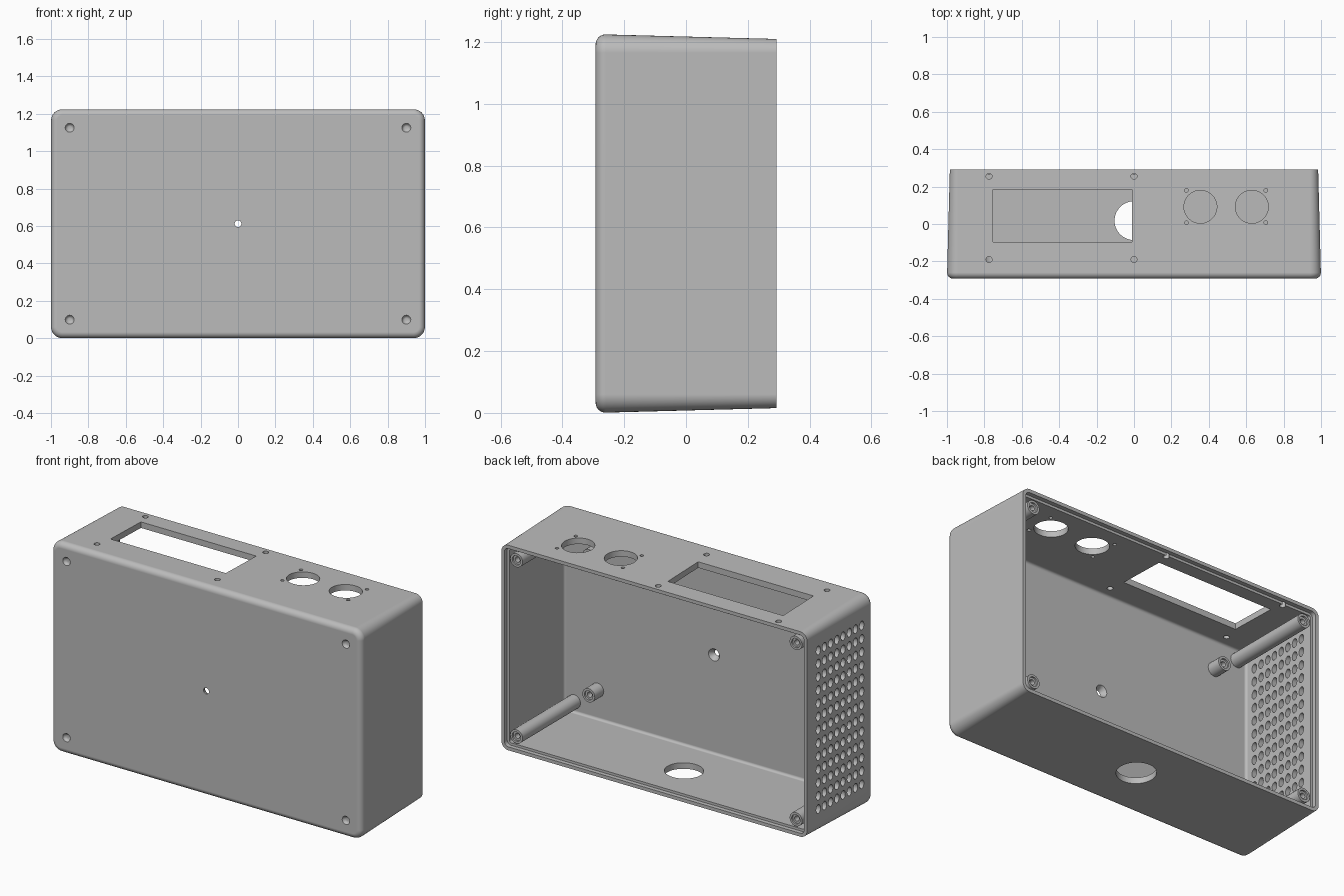
import bpy, bmesh
from math import sin, cos, pi
from mathutils import Vector

cube = bpy.data.objects.get("Cube")
if cube:
    bpy.data.objects.remove(cube)

HALF_X, HALF_Z, HALF_Y = 1.0, 0.6125, 0.2925
MID_Z = HALF_Z
WALL, TAPER, FILLET = 0.035, 0.0155, 0.033

grey = bpy.data.materials.new("plain grey")
grey.use_nodes = True
colour = (0.5, 0.5, 0.5, 1)
grey.diffuse_color = colour
grey.node_tree.nodes["Principled BSDF"].inputs["Base Color"].default_value = colour


def loft(bm, rings):
    """Skin a list of equal point loops and cap both ends."""
    loops = [[bm.verts.new(p) for p in ring] for ring in rings]
    n = len(loops[0])
    for a, b in zip(loops, loops[1:]):
        for i in range(n):
            j = (i + 1) % n
            bm.faces.new((a[i], a[j], b[j], b[i]))
    bm.faces.new(loops[0])
    bm.faces.new(loops[-1])


def lathe(bm, centre, axis, profile, segments=24, stretch=1.0):
    """Turn (radius, height) pairs about an axis through centre."""
    rings = []
    for r, h in profile:
        ring = []
        for i in range(segments):
            u, v = r * cos(2 * pi * i / segments), r * sin(2 * pi * i / segments) * stretch
            p = {"x": (h, u, v), "y": (u, h, v), "z": (u, v, h)}[axis]
            ring.append(Vector(centre) + Vector(p))
        rings.append(ring)
    loft(bm, rings)


def finish(bm, name):
    bmesh.ops.recalc_face_normals(bm, faces=bm.faces)
    mesh = bpy.data.meshes.new(name)
    bm.to_mesh(mesh)
    bm.free()
    mesh.materials.append(grey)
    obj = bpy.data.objects.new(name, mesh)
    bpy.context.collection.objects.link(obj)
    return obj


def activate(obj):
    bpy.ops.object.select_all(action="DESELECT")
    obj.select_set(True)
    bpy.context.view_layer.objects.active = obj


def smooth(obj):
    activate(obj)
    bpy.ops.object.shade_smooth_by_angle(angle=0.6)


def rounded_ring(y, inset, steps=8):
    """Rounded rectangle across the enclosure at depth y."""
    r = max(0.06 - inset, 0.012)
    hx, hz = HALF_X - inset - r, HALF_Z - inset - r
    points = []
    for k, (sx, sz) in enumerate(((1, 1), (-1, 1), (-1, -1), (1, -1))):
        for i in range(steps + 1):
            a = (k + i / steps) * pi / 2
            points.append((sx * hx + r * cos(a), y, MID_Z + sz * hz + r * sin(a)))
    return points


# Tapered shell: front fillet, outer wall, stepped rim, inner wall, inner fillet
def taper(y):
    return TAPER * (y + HALF_Y) / (2 * HALF_Y)


rings = []
for i in range(7):
    a = i / 6 * pi / 2
    y = -HALF_Y + FILLET * (1 - sin(a))
    rings.append((y, taper(y) + FILLET * (1 - cos(a))))
rings.reverse()
rings.sort(key=lambda ring: ring[0])
STEP_Y = HALF_Y - 0.025
rings += [(HALF_Y, TAPER), (HALF_Y, TAPER + 0.02),
          (STEP_Y, TAPER + 0.02), (STEP_Y, taper(STEP_Y) + WALL)]
INNER_R = 0.015
floor_y = -HALF_Y + WALL
for i in range(5):
    a = i / 4 * pi / 2
    y = floor_y + INNER_R * (1 - sin(a))
    rings.append((y, taper(y) + WALL + INNER_R * (1 - cos(a))))
inner = sorted(rings[-5:], key=lambda ring: -ring[0])
rings[-5:] = inner

bm = bmesh.new()
loft(bm, [rounded_ring(y, inset) for y, inset in rings])
shell = finish(bm, "enclosure_shell")

# Cutters for every opening
bm = bmesh.new()


def top_hole(x, y, r, segments=24):
    lathe(bm, (x, y, 2 * HALF_Z), "z", [(r, -0.1), (r, 0.1)], segments)


# Display window and its screw holes
x0, x1, y0, y1 = -0.755, -0.012, -0.095, 0.185
loft(bm, [[(x0, y0, z), (x1, y0, z), (x1, y1, z), (x0, y1, z)] for z in (1.1, 1.3)])
for x in (-0.775, 0):
    for y in (-0.19, 0.255):
        top_hole(x, y, 0.016, 16)

# Round sockets with small fixing holes
for x, screw_x in ((0.355, 0.28), (0.63, 0.705)):
    top_hole(x, 0.092, 0.088, 48)
    for y in (0.007, 0.18):
        top_hole(screw_x, y, 0.01, 12)

# Cable hole underneath
lathe(bm, (0, 0.018, 0), "z", [(0.104, -0.1), (0.104, 0.1)], 48)

# Countersunk centre hole and corner dimples on the front
lathe(bm, (0, -HALF_Y, MID_Z), "y",
      [(0.018, -0.1), (0.018, 0.01), (0.035, WALL), (0.035, 0.08)])
for sx in (-1, 1):
    for sz in (-1, 1):
        lathe(bm, (sx * 0.9, -HALF_Y, MID_Z + sz * 0.513), "y",
              [(0.024, -0.05), (0.024, 0), (0.018, 0.01), (0.008, 0.015)])

# Vent grid on one side wall
ROWS, COLUMNS = 13, 8
for row in range(ROWS):
    for col in range(COLUMNS):
        y = (col - (COLUMNS - 1) / 2) * 0.055
        z = MID_Z + (row - (ROWS - 1) / 2) * 0.077
        lathe(bm, (-HALF_X, y, z), "x", [(0.019, -0.1), (0.019, 0.1)], 16, 1.35)
cutter = finish(bm, "opening_cutter")
cutter.hide_render = True

cut = shell.modifiers.new("openings", "BOOLEAN")
cut.operation = "DIFFERENCE"
cut.solver = "EXACT"
cut.object = cutter
activate(shell)
bpy.ops.object.modifier_apply(modifier=cut.name)
bpy.data.objects.remove(cutter)
smooth(shell)
weighted = shell.modifiers.new("even shading", "WEIGHTED_NORMAL")
weighted.keep_sharp = True

# Corner screw posts and short inner bosses
for sx, side in ((-1, "right"), (1, "left")):
    for sz, level in ((-1, "lower"), (1, "upper")):
        for kind, x, z, end in (("screw_post", 0.9, 0.513, 0.275),
                                ("short_boss", 0.75, 0.405, -0.175)):
            bm = bmesh.new()
            lathe(bm, (sx * x, 0, MID_Z + sz * z), "y",
                  [(0.04, -0.265), (0.04, end), (0.027, end), (0.027, end - 0.01),
                   (0.015, end - 0.01), (0.015, end - 0.07)])
            smooth(finish(bm, f"{level}_{side}_{kind}"))
